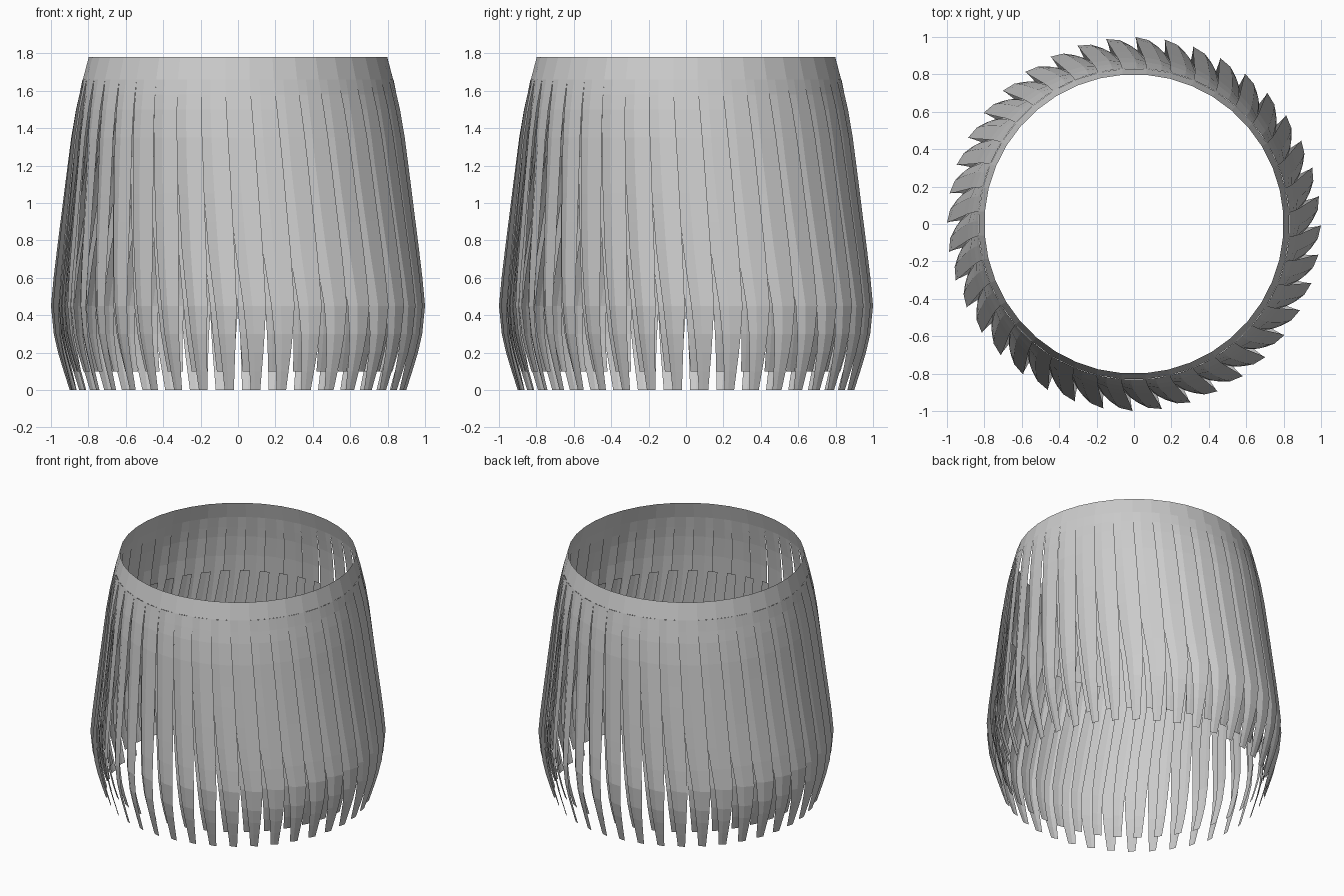
import bpy, bmesh
from math import sin, cos, radians

if "Cube" in bpy.data.objects:
    bpy.data.objects.remove(bpy.data.objects["Cube"])

N = 40                      # feathers around the nozzle
PITCH = 360 / N
# outer silhouette: height, radius
PROFILE = [(0, .90), (.1, .932), (.2, .962), (.3, .985), (.45, 1.0), (.6, .986), (.75, .968),
           (1.2, .912), (1.35, .893), (1.5, .868), (1.66, .832), (1.78, .80)]


def lerp_table(table, z):
    """Piecewise linear lookup; first column is ascending height."""
    if z <= table[0][0]:
        return table[0][1:]
    for a, b in zip(table, table[1:]):
        if z <= b[0]:
            t = (z - a[0]) / (b[0] - a[0])
            return tuple(p + (q - p) * t for p, q in zip(a[1:], b[1:]))
    return table[-1][1:]


def radius(z):
    return lerp_table(PROFILE, z)[0]


def polar(r, deg, z):
    a = radians(deg)
    return (r * sin(a), -r * cos(a), z)


def make_object(name, bm):
    me = bpy.data.meshes.new(name)
    bm.to_mesh(me)
    bm.free()
    ob = bpy.data.objects.new(name, me)
    bpy.context.collection.objects.link(ob)
    return ob


def feathers(name, table, heights, inset):
    """Ring of swirled strips. Table: height, left angle, right angle, left edge depth."""
    bm = bmesh.new()
    for i in range(N):
        prev = None
        for z in heights:
            left, right, depth = lerp_table(table, z)
            r = radius(z) - inset
            row = []
            for t, drop in ((0, depth), (.4, depth * .35), (1, 0)):
                ang = left + (right - left) * t + i * PITCH
                row.append(bm.verts.new(polar(r - drop, ang, z)))
            if prev:
                for k in range(2):
                    bm.faces.new((prev[k], prev[k + 1], row[k + 1], row[k]))
            prev = row
    return make_object(name, bm)


# solid collar at the top
bm = bmesh.new()
rings = [[bm.verts.new(polar(radius(z), -4.7 + i * PITCH, z)) for i in range(N)]
         for z in (1.66, 1.72, 1.78)]
for a, b in zip(rings, rings[1:]):
    for i in range(N):
        j = (i + 1) % N
        bm.faces.new((a[i], a[j], b[j], b[i]))
make_object("top_collar", bm)

# long overlapping outer feathers, tapering to narrow tips
outer = [(0, 4.4, 7.6, .012), (.2, 3.3, 8.1, .025), (.45, 1.7, 8.6, .04), (.75, -.9, 7.9, .04),
         (1.2, -3.6, 6.3, .03), (1.5, -4.6, 5.0, .015), (1.66, -4.7, 4.3, 0)]
feathers("outer_feathers", outer,
         [0, .1, .2, .3, .45, .6, .75, .9, 1.05, 1.2, 1.35, 1.5, 1.58, 1.66], 0)

# shorter inner feathers behind the gaps, cut square at the bottom
inner = [(.1, 1.6, 5.2, .005), (.45, -.1, 4.5, .01), (.75, -2.5, 3.0, .01), (1.25, -6.5, -2.0, .005)]
feathers("inner_feathers", inner,
         [.1, .2, .3, .45, .6, .75, .9, 1.05, 1.25], .05)
